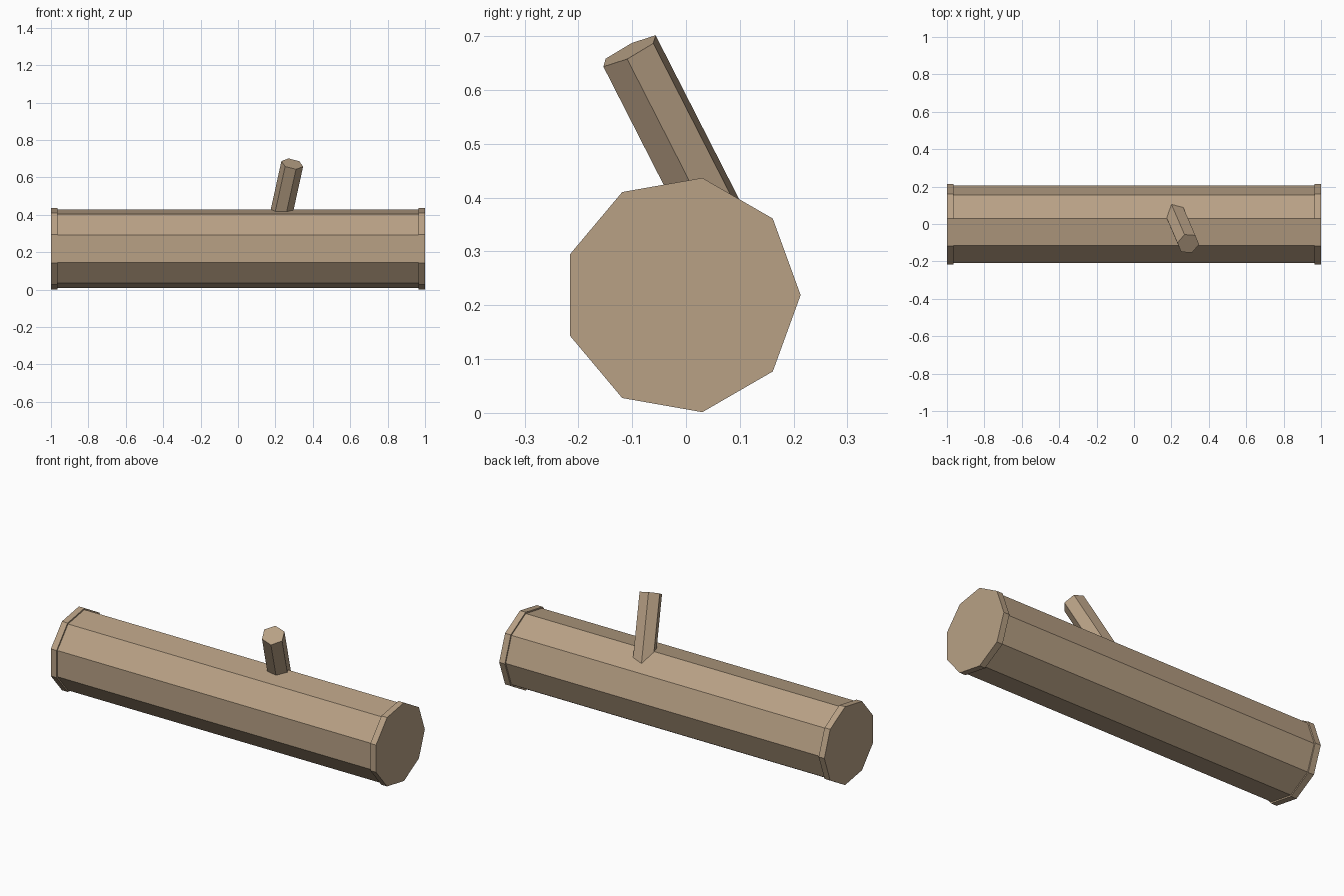
import bpy, bmesh, math
from mathutils import Vector

if "Cube" in bpy.data.objects:
    bpy.data.objects.remove(bpy.data.objects["Cube"])

bark = bpy.data.materials.new("tan_wood")
bark.diffuse_color = (0.48, 0.355, 0.235, 1)
bark.use_nodes = True
bark.node_tree.nodes["Principled BSDF"].inputs["Base Color"].default_value = bark.diffuse_color


def loft(name, rings):
    """Skin a closed solid through a list of point rings, flat shaded."""
    bm = bmesh.new()
    loops = [[bm.verts.new(p) for p in ring] for ring in rings]
    n = len(loops[0])
    for a, b in zip(loops, loops[1:]):
        for i in range(n):
            j = (i + 1) % n
            bm.faces.new((a[i], a[j], b[j], b[i]))
    bm.faces.new(loops[0])
    bm.faces.new(loops[-1])
    bmesh.ops.recalc_face_normals(bm, faces=bm.faces)
    me = bpy.data.meshes.new(name)
    bm.to_mesh(me)
    bm.free()
    me.materials.append(bark)
    ob = bpy.data.objects.new(name, me)
    bpy.context.collection.objects.link(ob)
    return ob


def ring(center, u, v, sides):
    return [center + u * math.cos(t) + v * math.sin(t)
            for t in (2 * math.pi * i / sides for i in range(sides))]


# Log: nine-sided trunk with a slightly thicker rim at both ends
Y, Z = Vector((0, 1, 0)), Vector((0, 0, 1))
profile = [(-1, 0.221), (-0.965, 0.221), (-0.965, 0.213),
           (0.965, 0.213), (0.965, 0.221), (1, 0.221)]
loft("log", [ring(Vector((x, -0.008, 0.219)), Y * r, Z * r, 9) for x, r in profile])

# Branch stub: six-sided, leaning forward and to the right, rooted in the log
axis = Vector((0.22, -0.51, 1))
tip = Vector((0.29, -0.105, 0.6725))
root = tip - axis * 0.37
u = Vector((0.0577, -0.004, -0.0155))
u = (u - u.project(axis)).normalized() * 0.06
v = axis.normalized().cross(u)
loft("branch", [ring(root, u, v, 6), ring(tip, u, v, 6)])
